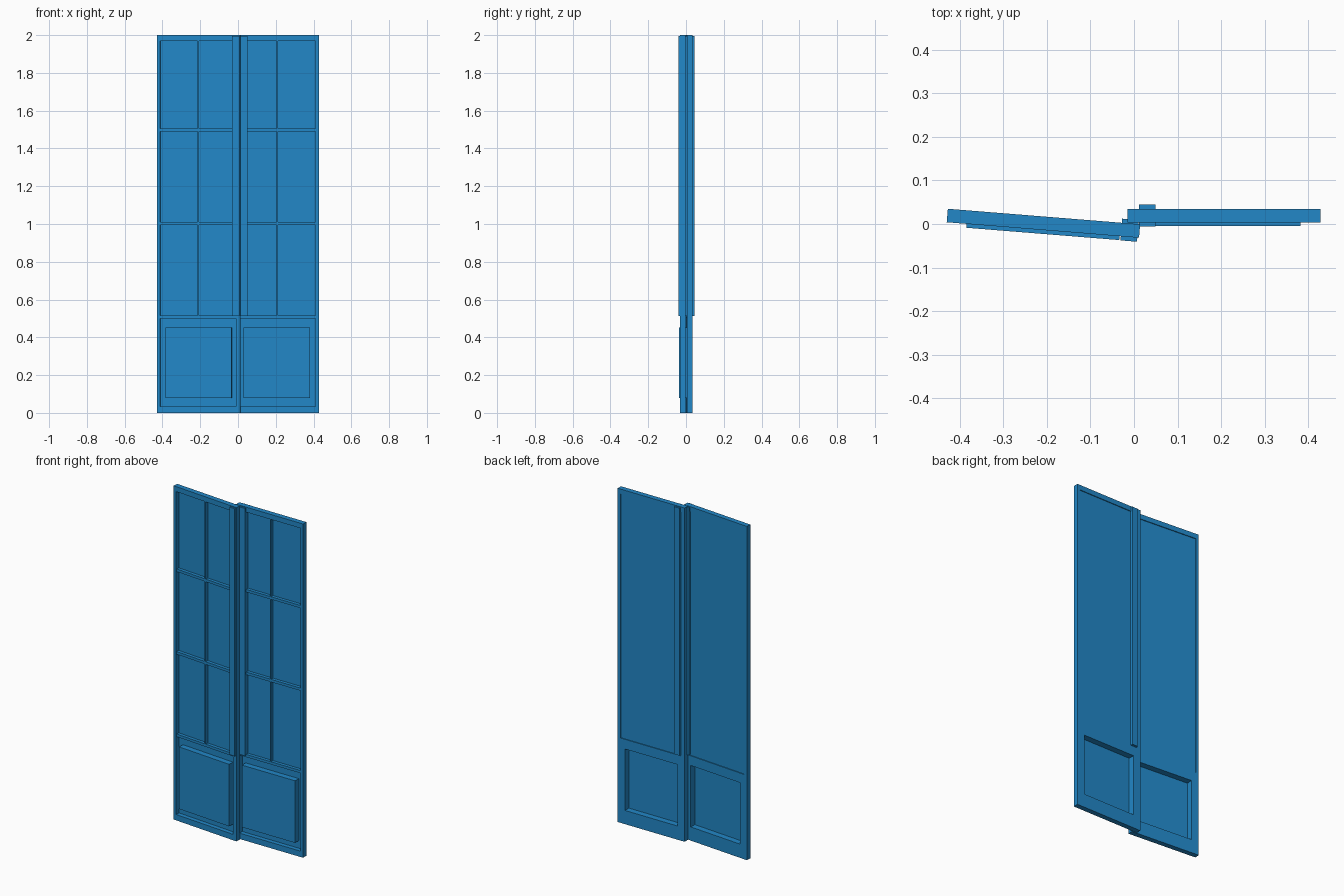
import bpy, bmesh, math
from mathutils import Matrix, Vector

cube = bpy.data.objects.get("Cube")
if cube:
    bpy.data.objects.remove(cube, do_unlink=True)

blue = bpy.data.materials.new("door blue")
blue.use_nodes = True
color = (0.016, 0.245, 0.575, 1)
blue.diffuse_color = color
blue.node_tree.nodes["Principled BSDF"].inputs["Base Color"].default_value = color

W, T, H = 0.443, 0.031, 2.0       # leaf width, thickness, height
IN0, IN1 = 0.018, 0.42            # inner edges of the stiles
LOW, TOP, RAIL = 0.035, 1.97, 0.508


def build(name, boxes, place):
    """Join boxes (u0, u1, v0, v1, z0, z1) into one object: u from hinge, v front to back."""
    bm = bmesh.new()
    for u0, u1, v0, v1, z0, z1 in boxes:
        lo, hi = Vector((u0, v0, z0)), Vector((u1, v1, z1))
        m = Matrix.Translation((lo + hi) / 2) @ Matrix.Diagonal((*(hi - lo), 1))
        bmesh.ops.create_cube(bm, size=1, matrix=m)
    bm.transform(place)
    bmesh.ops.recalc_face_normals(bm, faces=bm.faces)
    mesh = bpy.data.meshes.new(name)
    bm.to_mesh(mesh)
    bm.free()
    mesh.materials.append(blue)
    obj = bpy.data.objects.new(name, mesh)
    bpy.context.collection.objects.link(obj)


def ring(u0, u1, z0, z1, U0, U1, Z0, Z1, v0, v1):
    """Four boxes filling the border between an inner and an outer rectangle."""
    return [(U0, u0, v0, v1, Z0, Z1), (u1, U1, v0, v1, Z0, Z1),
            (u0, u1, v0, v1, Z0, z0), (u0, u1, v0, v1, z1, Z1)]


def leaf(side, place, strip_start):
    # outer stiles and rails
    build(side + "_frame", ring(IN0, IN1, LOW, TOP, 0, W, 0, H, 0, T), place)

    # upper glazing sheet, set in slightly from the back
    build(side + "_glazing", [(IN0, IN1, 0.023, 0.026, RAIL, TOP)], place)

    # glazing bars
    mid = (IN0 + IN1) / 2
    bars = [(mid - 0.004, mid + 0.004, 0.004, 0.024, RAIL, TOP)]
    for z in (RAIL, 1.002, 1.497):
        bars.append((IN0, IN1, 0.004, 0.024, z - 0.008, z + 0.008))
    build(side + "_glazing_bars", bars, place)

    # lower sheet with an opening for the raised panel
    p = (0.048, 0.396, 0.082, 0.45)
    build(side + "_lower_sheet", ring(*p, IN0, IN1, LOW, RAIL, 0.026, T), place)

    # raised panel: hollow tray pushed forward, open at the back
    t = 0.002
    outer = (p[0] - t, p[1] + t, p[2] - t, p[3] + t)
    tray = ring(*p, *outer, -0.009, 0.029)
    tray.append((*p[:2], -0.009, -0.006, *p[2:]))
    build(side + "_raised_panel", tray, place)

    # upright strip standing proud on both faces
    build(side + "_meeting_strip",
          [(strip_start, strip_start + 0.038, -0.0095, T + 0.0095, 0.512, 1.995)], place)


# closed leaf on +x, mirrored so that its hinge is outside
leaf("left", Matrix.Translation((0.428, 0.004, 0)) @ Matrix.Diagonal((-1, 1, 1, 1)), 0.379)
# slightly opened leaf on -x
leaf("right", Matrix.Translation((-0.43, 0.004, 0)) @ Matrix.Rotation(math.radians(-4.6), 4, "Z"), 0.401)
